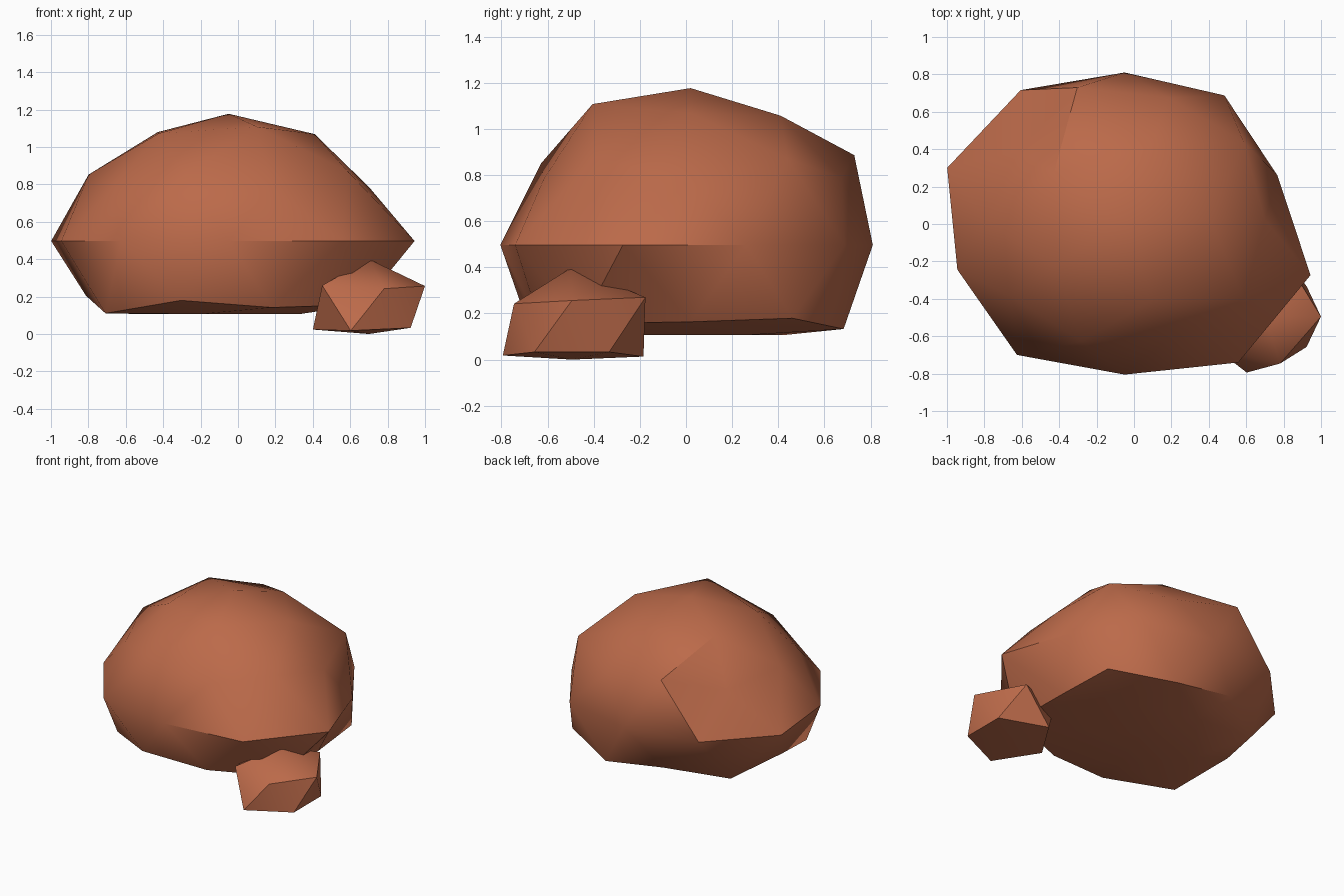
import bpy
import bmesh
from math import atan2, degrees, radians
from mathutils import Vector

cube = bpy.data.objects.get("Cube")
if cube:
    bpy.data.objects.remove(cube)


def make_material(name, colour):
    mat = bpy.data.materials.new(name)
    mat.use_nodes = True
    mat.diffuse_color = colour
    shader = next(n for n in mat.node_tree.nodes if n.type == "BSDF_PRINCIPLED")
    shader.inputs["Base Color"].default_value = colour
    return mat


def bearing(co):
    return round(degrees(atan2(co.y, co.x))) % 360


def make_rock(name, detail, centre, scale, floor, bulges, material):
    """Icosphere whose points, from top to bottom and by bearing, are pushed in or out."""
    bm = bmesh.new()
    bmesh.ops.create_icosphere(bm, subdivisions=detail, radius=1)

    # Bulge each point, then flatten the underside
    ordered = sorted(bm.verts, key=lambda v: (round(-v.co.z, 2), bearing(v.co)))
    for vert, bulge in zip(ordered, bulges):
        vert.co = Vector(c + s * p * bulge for c, s, p in zip(centre, scale, vert.co))
        vert.co.z = max(vert.co.z, floor)

    # Smooth faces with crisp ridges
    bm.normal_update()
    for face in bm.faces:
        face.smooth = True
    for edge in bm.edges:
        edge.smooth = edge.calc_face_angle() < radians(40)

    mesh = bpy.data.meshes.new(name)
    bm.to_mesh(mesh)
    bm.free()
    mesh.materials.append(material)
    obj = bpy.data.objects.new(name, mesh)
    bpy.context.collection.objects.link(obj)


clay = make_material("red_brown_stone", (0.5, 0.144, 0.068, 1))

# Large smooth boulder: one row of bulges per level
boulder_bulges = [
    .805,
    .795, .78, .81, .80, .85,
    .84, .877, .80, .80, .84,
    .763, .77, .71, .77, .75,
    .78, .825, .79, .86, .907, .855, .89, .825, .94, .95,
    .84, .77, .775, .84, .90,
    .75, .82, .82, .87, .80,
    .81, .82, .82, .82, .82,
    .8,
]
make_rock("boulder", 2, (-.05, .02, .497), (1.1, 1, .845), .107, boulder_bulges, clay)

# Small faceted stone leaning against it
stone_bulges = [
    1,
    1, 1.12, 1.03, 1.03, .88,
    .92, 1.09, 1, 1.05, .92,
    1,
]
make_rock("small_stone", 1, (.7, -.495, .14), (.335, .335, .26), 0, stone_bulges, clay)
